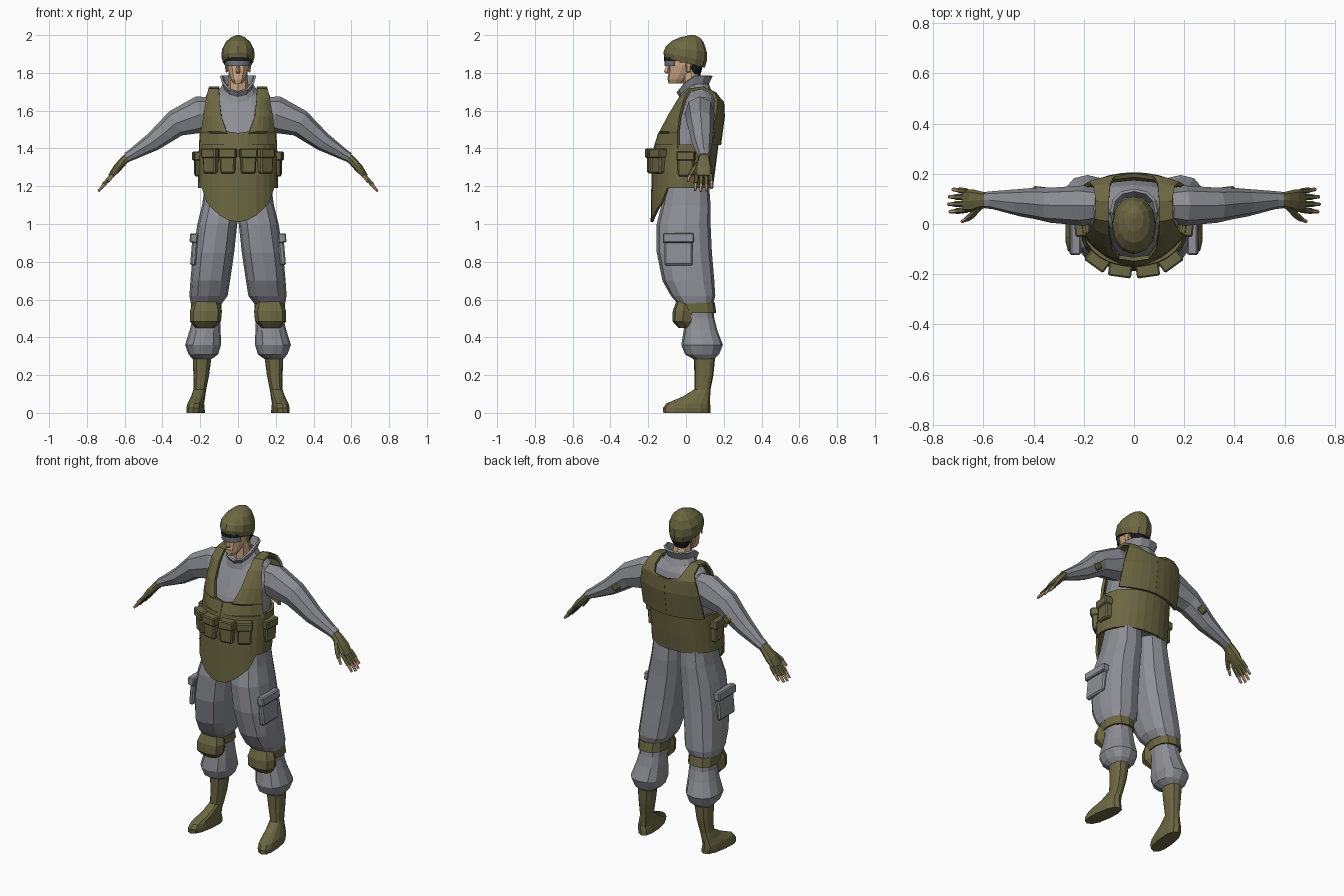
import bpy, bmesh, math
from mathutils import Vector, Matrix


def material(name, rgb):
    m = bpy.data.materials.new(name)
    m.diffuse_color = (*rgb, 1)
    return m


OLIVE = material("olive", (0.15, 0.138, 0.055))
GREY = material("grey_cloth", (0.27, 0.275, 0.305))
SKIN = material("skin", (0.62, 0.39, 0.23))
BLACK = material("black", (0.012, 0.012, 0.014))
LENS = material("lens_grey", (0.16, 0.18, 0.19))


def finish(name, bm, mat, mirror=False, thick=0):
    bmesh.ops.recalc_face_normals(bm, faces=bm.faces)
    me = bpy.data.meshes.new(name)
    bm.to_mesh(me)
    bm.free()
    me.materials.append(mat)
    ob = bpy.data.objects.new(name, me)
    bpy.context.collection.objects.link(ob)
    if thick:
        s = ob.modifiers.new("thickness", 'SOLIDIFY')
        s.thickness, s.offset = thick, 0
    if mirror:
        ob.modifiers.new("mirror", 'MIRROR')
    return ob


def skin_rings(name, rings, mat, mirror=False, cap=True, thick=0, closed=True):
    """Join equal-length rings of points with quads."""
    bm = bmesh.new()
    vs = [[bm.verts.new(p) for p in r] for r in rings]
    n = len(vs[0])
    for a, b in zip(vs, vs[1:]):
        for i in range(n if closed else n - 1):
            j = (i + 1) % n
            bm.faces.new((a[i], a[j], b[j], b[i]))
    if cap:
        bm.faces.new(vs[0])
        bm.faces.new(vs[-1])
    return finish(name, bm, mat, mirror, thick)


def unit(n, p):
    """Unit superellipse, n points."""
    out = []
    for i in range(n):
        c, s = math.cos(2 * math.pi * i / n), math.sin(2 * math.pi * i / n)
        out.append((math.copysign(abs(c) ** (2 / p), c), math.copysign(abs(s) ** (2 / p), s)))
    return out


def stack(name, levels, mat, n=12, p=2.3, warp=None, **kw):
    """Horizontal rings given as (z, x0, x1, y0, y1)."""
    rings = []
    for z, x0, x1, y0, y1 in levels:
        r = [Vector(((x0 + x1) / 2 + (x1 - x0) / 2 * u, (y0 + y1) / 2 + (y1 - y0) / 2 * v, z))
             for u, v in unit(n, p)]
        rings.append([warp(q) for q in r] if warp else r)
    return skin_rings(name, rings, mat, **kw)


def limb(name, path, mat, n=8, p=2.0):
    """Mirrored tube along a path of (x, y, z, half width, half thickness)."""
    pts = [Vector(q[:3]) for q in path]
    rings = []
    for i, q in enumerate(path):
        t = (pts[min(i + 1, len(pts) - 1)] - pts[max(i - 1, 0)]).normalized()
        v = t.cross(Vector((0, 1, 0))).normalized()
        w = v.cross(t)
        rings.append([pts[i] + w * q[3] * a + v * q[4] * b for a, b in unit(n, p)])
    return skin_rings(name, rings, mat, mirror=True)


def box(name, loc, size, mat, turn=0, taper=1.0, lean=0, bevel=0.0):
    """Mirrored box turned about z; taper narrows the bottom."""
    bm = bmesh.new()
    bmesh.ops.create_cube(bm, size=1)
    for v in bm.verts:
        k = taper if v.co.z < 0 else 1
        v.co = Vector((v.co.x * size[0] * k, v.co.y * size[1] * k, v.co.z * size[2]))
    if bevel:
        bmesh.ops.bevel(bm, geom=bm.edges[:], offset=bevel, segments=1, affect='EDGES')
    bm.transform(Matrix.Translation(loc) @ Matrix.Rotation(math.radians(turn), 4, 'Z')
                 @ Matrix.Rotation(math.radians(lean), 4, 'Y'))
    return finish(name, bm, mat, True)


# Trousers, knees and boots
stack("trouser_leg", [(1.24, 0, .17, -.1, .12), (1.1, 0, .19, -.13, .13), (1.0, .004, .215, -.155, .13),
                      (.85, .02, .238, -.155, .137), (.7, .042, .252, -.125, .15),
                      (.62, .055, .257, -.08, .155), (.58, .085, .25, -.045, .145)],
      GREY, p=2.5, mirror=True)
stack("trouser_shin", [(.6, .095, .24, -.03, .14), (.5, .095, .24, -.005, .15), (.44, .092, .255, -.012, .165),
                       (.36, .09, .28, -.025, .195), (.31, .105, .262, -.005, .175), (.285, .14, .24, .04, .15)],
      GREY, p=2.4, mirror=True)
stack("knee_strap", [(.585, .088, .25, -.045, .152), (.53, .088, .25, -.025, .16)], OLIVE, p=2.4, mirror=True)
stack("knee_pad", [(.59, .1, .235, -.052, .05), (.54, .085, .255, -.07, .045), (.485, .09, .255, -.072, .04),
                   (.45, .125, .225, -.04, .04)], OLIVE, n=8, p=2.6, mirror=True)


def toe_out(v):
    return Vector((v.x - max(0, .1 - v.z) * v.y * 1.2, v.y, v.z))


stack("boot", [(0, .18, .27, -.12, .13), (.025, .178, .272, -.122, .13), (.05, .18, .268, -.105, .128),
               (.085, .175, .25, -.02, .128), (.125, .168, .236, .045, .13), (.2, .153, .236, .045, .145),
               (.3, .14, .24, .04, .155)], OLIVE, p=2.5, warp=toe_out, mirror=True)

# Cargo pockets
box("cargo_pocket", (.232, -.04, .86), (.03, .15, .16), GREY, lean=-5, bevel=.008)
box("cargo_pocket_flap", (.234, -.04, .925), (.042, .165, .05), GREY, lean=-5, bevel=.006)

# Shirt, collar, sleeves
stack("shirt", [(1.2, -.17, .17, -.13, .11), (1.42, -.18, .18, -.14, .15), (1.5, -.18, .18, -.115, .17),
                (1.6, -.19, .19, -.065, .175), (1.67, -.16, .16, -.025, .155), (1.71, -.09, .09, 0, .13)],
      GREY, n=16)


def collar_shape(v):
    front = max(0, .05 - v.y) / .1
    return Vector((v.x, v.y, v.z - .085 * front ** 2 - (.01 if front > .2 else 0)))


stack("collar", [(1.69, -.105, .105, -.04, .135), (1.74, -.075, .075, -.03, .115), (1.785, -.09, .09, -.045, .135)],
      GREY, warp=collar_shape, cap=False, thick=.012)
limb("sleeve", [(.1, .075, 1.59, .06, .08), (.2, .073, 1.58, .08, .098), (.33, .075, 1.533, .07, .072),
                (.39, .082, 1.482, .063, .06), (.45, .085, 1.435, .055, .05), (.56, .095, 1.368, .036, .03),
                (.59, .095, 1.352, .033, .026)], GREY, n=8, p=2.2)
box("elbow_patch", (.375, .138, 1.475), (.05, .022, .045), OLIVE, turn=6, lean=38, bevel=.008)

# Gloved hands with bare fingertips
limb("glove", [(.57, .095, 1.365, .028, .022), (.605, .095, 1.335, .034, .022), (.64, .092, 1.295, .046, .022),
               (.675, .092, 1.252, .044, .014)], OLIVE, p=2.6)
for i, y in enumerate((.056, .081, .106, .13)):
    r, d = (.012, .005 * (i - 1.5))
    reach = (.0, .006, .003, -.012)[i]
    k = (.707 + reach, y + d * .6, 1.212 - reach)
    limb("glove_finger", [(.665, y, 1.262, r, r), (*k, r, r)], OLIVE, n=6)
    limb("fingertip", [(*k, .0095, .0095), (.733 + reach, y + d, 1.178 - reach, .007, .007)], SKIN, n=6)
limb("glove_thumb", [(.615, .07, 1.32, .018, .015), (.645, .035, 1.28, .015, .013), (.665, .02, 1.255, .012, .012)],
     OLIVE, n=6)
limb("thumb_tip", [(.665, .02, 1.255, .0095, .0095), (.685, .01, 1.225, .007, .007)], SKIN, n=6)


# Vest: lower tube with a rounded front tail
def tail_hem(v):
    if v.z > 1.25:
        return v
    x, z = abs(v.x), 1.19
    if v.y < 0 and x < .17:
        z = 1.01 + .09 * (x / .15) ** 2
    return Vector((v.x, v.y, z))


stack("vest_waist", [(1.42, -.2, .2, -.16, .165), (1.3, -.203, .203, -.175, .15), (1.19, -.205, .205, -.18, .135)],
      OLIVE, n=28, p=2.15, warp=tail_hem, cap=False, thick=.014)

# Vest: chest, shoulder straps and back as one strip (inner x, outer x, inner y, outer y, z)
strip = [(0, .2, -.165, -.04, 1.4), (0, .192, -.14, -.04, 1.48), (.06, .19, -.132, -.04, 1.49),
         (.088, .178, -.09, -.03, 1.57), (.098, .165, -.035, -.005, 1.66), (.1, .155, .015, .025, 1.71),
         (.1, .152, .09, .09, 1.72), (.095, .16, .155, .145, 1.69), (.08, .175, .182, .16, 1.655),
         (0, .18, .194, .16, 1.645), (0, .195, .198, .15, 1.57), (0, .203, .178, .11, 1.42)]
rows = [[(a + (b - a) * t, c + (d - c) * t * t, z) for t in (0, .25, .5, .75, 1)] for a, b, c, d, z in strip]
skin_rings("vest_top", rows, OLIVE, mirror=True, cap=False, thick=.016, closed=False)

# Pouches around the waist
for x, y, z, turn, w in ((.054, -.178, 1.33, 8, .085), (.142, -.142, 1.33, 36, .085), (.205, 0, 1.315, 84, .09)):
    a = math.radians(turn)
    box("pouch", (x, y, z), (w, .05, .125), OLIVE, turn=turn, taper=.92, bevel=.008)
    box("pouch_flap", (x + .003 * math.sin(a), y - .003 * math.cos(a), z + .045), (w + .008, .06, .05), OLIVE,
        turn=turn, bevel=.006)

# Head
stack("neck", [(1.66, -.055, .055, -.01, .1), (1.82, -.05, .05, -.02, .07)], SKIN, n=8)
stack("face", [(1.745, -.024, .024, -.092, -.02), (1.765, -.038, .038, -.097, .0), (1.8, -.05, .05, -.093, .03),
               (1.84, -.06, .06, -.092, .06), (1.9, -.064, .064, -.1, .07)], SKIN, n=12, p=2.3)
stack("nose", [(1.797, -.011, .011, -.108, -.08), (1.806, -.012, .012, -.117, -.08), (1.85, -.006, .006, -.1, -.08)],
      SKIN, n=4, p=2)
box("ear", (.06, .012, 1.828), (.014, .03, .05), SKIN, turn=15, taper=.7, bevel=.004)
stack("hair", [(1.785, -.04, .04, .02, .075), (1.82, -.058, .058, .02, .085), (1.86, -.064, .064, .015, .09)],
      BLACK, n=12)
box("lips", (0, -.0955, 1.777), (.028, .006, .006), SKIN)


# Goggles: lens band and black frame wrapped around the front
def band(name, r, z0, z1, mat, span):
    arc = [math.radians(-90 + span * (i / 4 - 1)) for i in range(9)]
    skin_rings(name, [[(r * .78 * math.cos(a), -.02 + r * math.sin(a), z) for a in arc] for z in (z0, z1)],
               mat, cap=False, thick=.008, closed=False)


band("goggle_lens", .089, 1.836, 1.868, LENS, 62)
band("goggle_frame", .093, 1.864, 1.884, BLACK, 85)
box("goggle_arm", (.069, -.01, 1.862), (.008, .05, .012), BLACK)


# Cap, sloping down towards the back
def slope(v):
    k = max(0, (2.0 - v.z) / .15)
    return Vector((v.x, v.y, v.z - .26 * v.y * min(1, k)))


stack("cap", [(1.853, -.08, .08, -.115, .1), (1.885, -.088, .088, -.12, .11), (1.925, -.085, .085, -.108, .11),
              (1.965, -.064, .064, -.075, .095), (1.988, -.038, .038, -.03, .075), (2.0, -.01, .01, .02, .045)],
      OLIVE, n=12, p=2.1, warp=slope)
